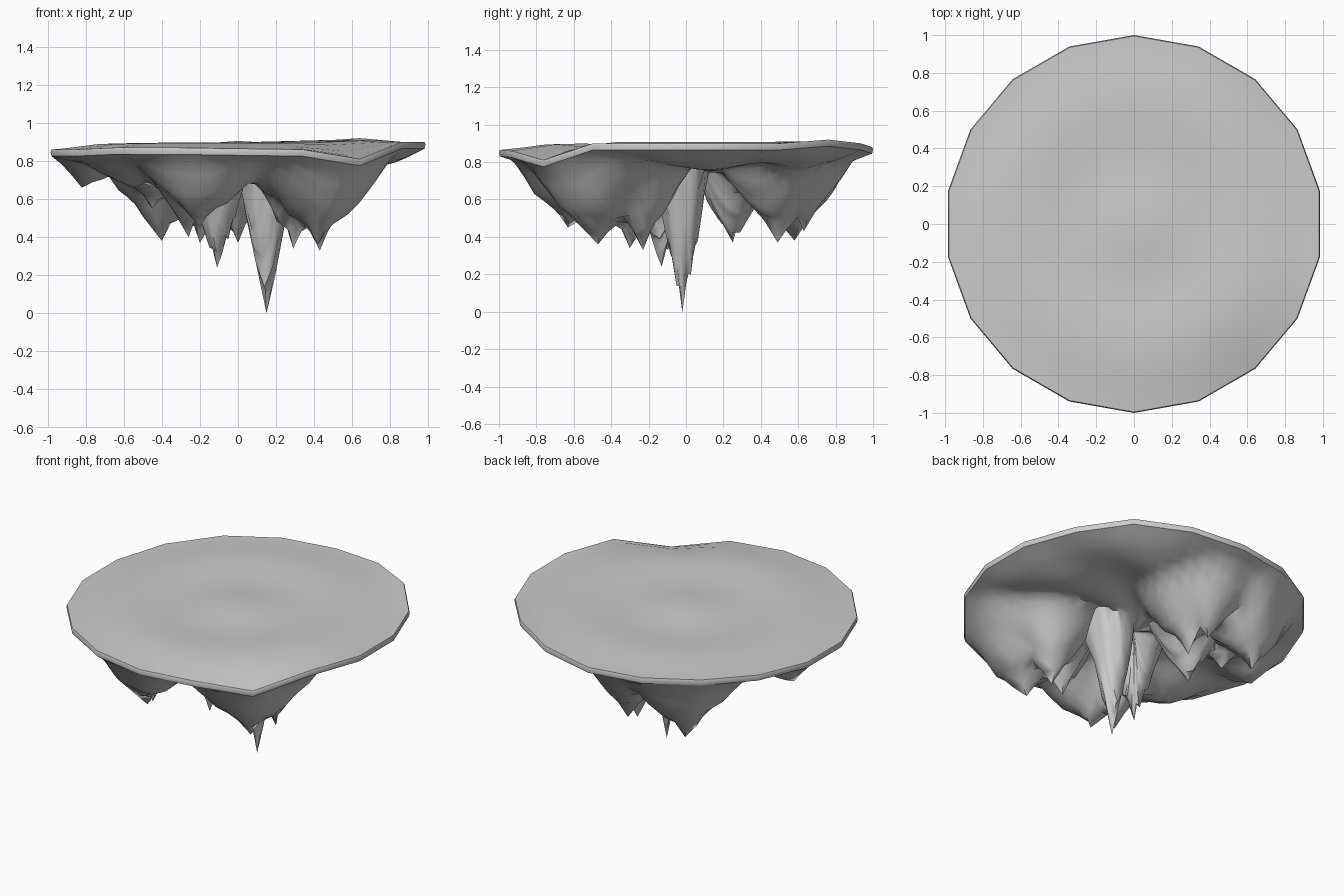
import bpy, bmesh, math
from mathutils import Vector

if "Cube" in bpy.data.objects:
    bpy.data.objects.remove(bpy.data.objects["Cube"])

# Rim heights every 20 degrees, starting at 10 degrees
RIM = [.90, .90, .92, .90, .88, .88, .88, .87, .86,
       .86, .86, .87, .87, .865, .86, .81, .90, .90]

# Hanging rock spikes: tip x, y, z and base radius
SPIKES = [(.15, -.02, 0, .13), (-.11, -.13, .24, .15), (.42, -.47, .36, .42),
          (.43, -.23, .33, .27), (-.20, -.63, .45, .34), (-.26, -.49, .40, .24),
          (-.40, .58, .38, .36), (0, .49, .37, .30), (-.20, .25, .37, .20),
          (.29, -.30, .34, .20), (-.82, .08, .66, .20), (-.55, -.42, .66, .26),
          (-.45, .25, .55, .22), (-.03, .63, .43, .26)]

# Underside without spikes: radius, height
BASE = [(0, .74), (.3, .77), (.5, .78), (.7, .77), (.87, .80), (1, .85)]


def lerp_profile(prof, r):
    for (r0, z0), (r1, z1) in zip(prof, prof[1:]):
        if r <= r1:
            return z0 + (z1 - z0) * (r - r0) / (r1 - r0)
    return prof[-1][1]


def rim_point(t):
    """Point on the 18-sided outline; t runs 0..18."""
    k, f = int(t) % 18, t % 1
    pts = []
    for i in (k, (k + 1) % 18):
        a = math.radians(10 + 20 * i)
        pts.append(Vector((.995 * math.cos(a), .995 * math.sin(a), RIM[i])))
    return pts[0].lerp(pts[1], f)


def top_height(p, r, rim_z):
    inner = .893 + .012 * math.cos(9 * r) + .008 * p.x
    w = r ** 5
    return inner * (1 - w) + rim_z * w


def bottom_height(p, r, rim_z):
    edge = rim_z - .035
    z = lerp_profile(BASE, r) + (edge - .85) * r ** 4
    a = math.atan2(p.y, p.x)
    z += .022 * math.sin(7 * a + 5 * r) * math.sin(math.pi * r)
    depth = 0
    for sx, sy, sz, rad in SPIKES:
        d = math.hypot(p.x - sx, p.y - sy)
        if d < rad:
            power = .65 if rad < .21 else .95
            depth = max(depth, (z - sz) * (1 - d / rad) ** power)
    depth *= 1 - .12 * abs(math.sin(12 * a + 6 * r))
    fade = min(1, (1 - r) / .15)
    return z - depth * fade


def polar_sheet(bm, radii, seg, height, flip=False):
    """Polar grid from centre outward, with height from a function."""
    c = bm.verts.new((0, 0, height(Vector((0, 0, 0)), 0, .88)))
    prev = None
    for r in radii:
        ring = []
        for j in range(seg):
            q = rim_point(18 * j / seg)
            p = Vector((q.x * r, q.y * r, 0))
            p.z = height(p, r, q.z)
            ring.append(bm.verts.new(p))
        for j in range(seg):
            k = (j + 1) % seg
            f = [c, ring[j], ring[k]] if prev is None else [prev[j], ring[j], ring[k], prev[k]]
            bm.faces.new(f[::-1] if flip else f)
        prev = ring
    return prev


def finish(bm, name, angle):
    me = bpy.data.meshes.new(name)
    bm.to_mesh(me)
    bm.free()
    ob = bpy.data.objects.new(name, me)
    bpy.context.collection.objects.link(ob)
    bpy.context.view_layer.objects.active = ob
    ob.select_set(True)
    bpy.ops.object.shade_smooth_by_angle(angle=math.radians(angle))
    ob.select_set(False)


# Flat plateau with a thin rounded rim band
bm = bmesh.new()
prev = outer = polar_sheet(bm, [.15, .3, .45, .6, .75, .88, .96, 1], 18, top_height)
for scale, drop in ((1.005, .012), (1, .035)):
    ring = [bm.verts.new((v.co.x * scale, v.co.y * scale, v.co.z - drop)) for v in outer]
    for j in range(18):
        k = (j + 1) % 18
        bm.faces.new((prev[j], ring[j], ring[k], prev[k]))
    prev = ring
finish(bm, "plateau_top", 50)

# Craggy underside, spike tips pinned to exact positions
bm = bmesh.new()
radii = [.05, .1, .15, .2, .25, .3, .36, .42, .48, .54, .6, .66, .72, .78, .84, .9, .95, 1]
polar_sheet(bm, radii, 72, bottom_height, flip=True)
for sx, sy, sz, rad in SPIKES:
    v = min(bm.verts, key=lambda u: math.hypot(u.co.x - sx, u.co.y - sy))
    v.co = (sx, sy, sz)
finish(bm, "rocky_underside", 60)
